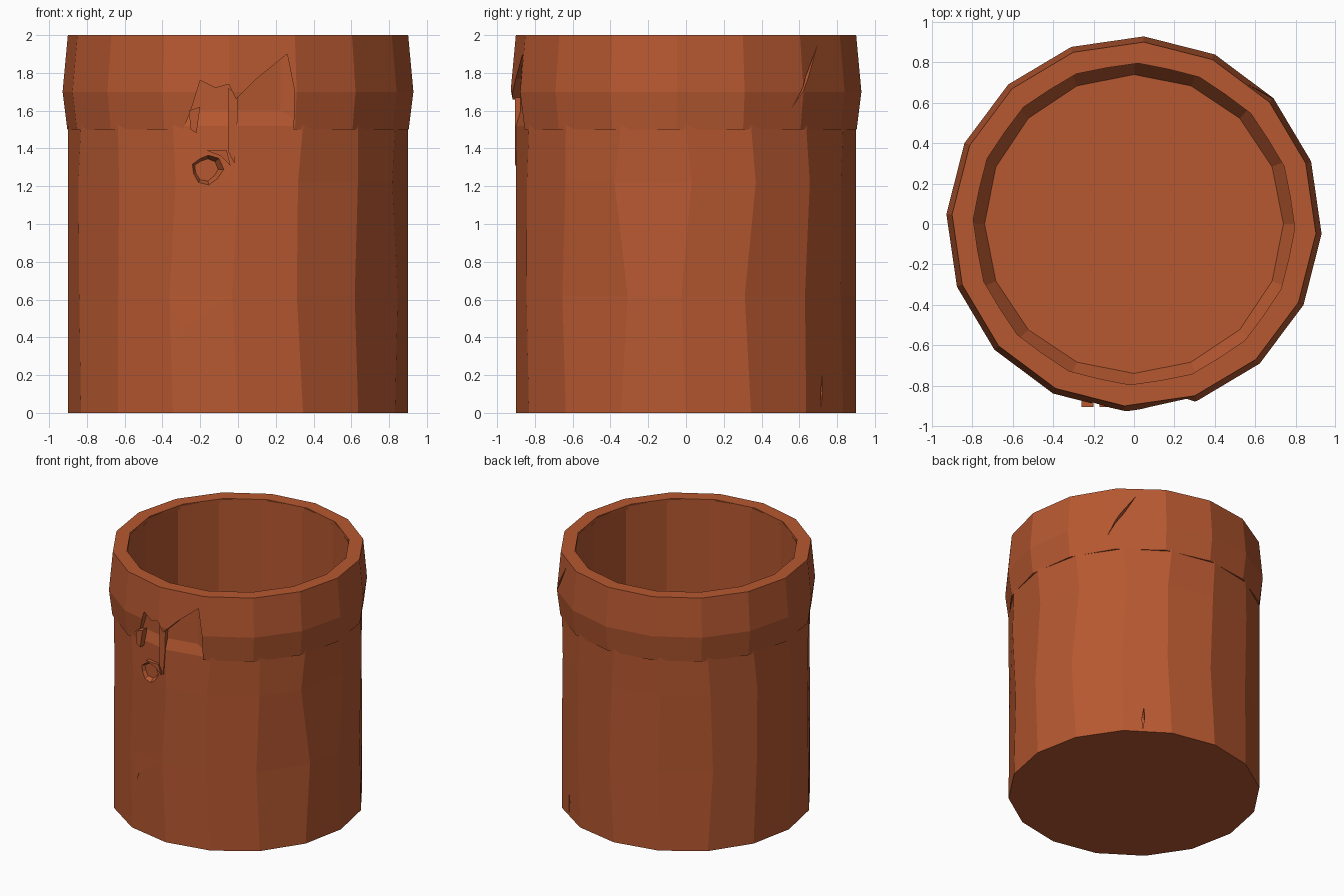
import bpy, bmesh, math, random
from mathutils import Vector

if "Cube" in bpy.data.objects:
    bpy.data.objects.remove(bpy.data.objects["Cube"])
random.seed(4)

clay = bpy.data.materials.new("terracotta")
clay.diffuse_color = (0.47, 0.098, 0.03, 1)
clay.use_nodes = True
clay.node_tree.nodes["Principled BSDF"].inputs["Base Color"].default_value = clay.diffuse_color
SIDES = 16


def make_object(name, bm):
    bmesh.ops.recalc_face_normals(bm, faces=bm.faces[:])
    mesh = bpy.data.meshes.new(name)
    bm.to_mesh(mesh)
    bm.free()
    mesh.materials.append(clay)
    ob = bpy.data.objects.new(name, mesh)
    bpy.context.collection.objects.link(ob)
    return ob


def lathe(name, profile, turn, closed=False, jitter=()):
    """Spin (radius, z) points; open profiles are capped at both ends."""
    bm = bmesh.new()
    rings = []
    for k, (r, z) in enumerate(profile):
        ring = []
        for i in range(SIDES):
            a = math.radians(turn) + 2 * math.pi * i / SIDES
            if k in jitter:
                a += random.uniform(-0.05, 0.05)
            ring.append(bm.verts.new((r * math.cos(a), r * math.sin(a), z)))
        rings.append(ring)
    pairs = list(zip(rings, rings[1:]))
    if closed:
        pairs.append((rings[-1], rings[0]))
    for a, b in pairs:
        for i in range(SIDES):
            j = (i + 1) % SIDES
            bm.faces.new((a[i], a[j], b[j], b[i]))
    if not closed:
        bm.faces.new(rings[0])
        bm.faces.new(rings[-1])
    return make_object(name, bm)


def prism(name, pts, angle, near, far, shrink=1.0):
    """Extrude a (sideways, z) outline inward along a radial direction."""
    out = Vector((math.cos(angle), math.sin(angle), 0))
    side = Vector((-math.sin(angle), math.cos(angle), 0))
    cx = sum(p[0] for p in pts) / len(pts)
    cz = sum(p[1] for p in pts) / len(pts)
    bm = bmesh.new()
    loops = []
    for d, s in ((near, 1), (far, shrink)):
        loops.append([bm.verts.new(out * d + side * (cx + (x - cx) * s)
                      + Vector((0, 0, cz + (z - cz) * s))) for x, z in pts])
    n = len(pts)
    for i in range(n):
        j = (i + 1) % n
        bm.faces.new((loops[0][i], loops[0][j], loops[1][j], loops[1][i]))
    bm.faces.new(loops[0])
    bm.faces.new(loops[1])
    return make_object(name, bm)


def cut(target, cutter):
    mod = target.modifiers.new("cut", 'BOOLEAN')
    mod.operation = 'DIFFERENCE'
    mod.solver = 'EXACT'
    mod.object = cutter
    bpy.context.view_layer.objects.active = target
    bpy.ops.object.modifier_apply(modifier=mod.name)
    bpy.data.objects.remove(cutter)


def crack(target, p, q, width, angle, depth=0.86):
    """Thin lens-shaped groove from p to q."""
    dx, dz = q[0] - p[0], q[1] - p[1]
    n = math.hypot(dx, dz)
    ox, oz = -dz / n * width / 2, dx / n * width / 2
    mx, mz = (p[0] + q[0]) / 2, (p[1] + q[1]) / 2
    pts = [p, (mx - ox, mz - oz), q, (mx + ox, mz + oz)]
    cut(target, prism("crack_cutter", pts, angle, 1.05, depth))


FRONT = -math.pi / 2

# pot wall with hollow inside and rounded floor
body = lathe("pot_body", [(0.9, 0), (0.9, 0.62), (0.9, 1.22), (0.9, 1.52),
                          (0.875, 1.6), (0.875, 1.995), (0.8, 1.995),
                          (0.8, 0.22), (0.74, 0.12)], 0, jitter=(1, 2))

# thick bulging collar round the rim
collar = lathe("rim_collar", [(0.905, 1.5), (0.93, 1.7), (0.902, 2.0),
                              (0.80, 2.0), (0.80, 1.97), (0.86, 1.95),
                              (0.86, 1.5)], -3, closed=True)

# broken notch in the front of the collar
cut(collar, prism("notch_cutter", [
    (-0.32, 1.4), (-0.29, 1.5), (-0.25, 1.6), (-0.2, 1.76), (-0.12, 1.72),
    (-0.05, 1.74), (-0.01, 1.66), (0.1, 1.77), (0.26, 1.9), (0.3, 1.7),
    (0.29, 1.4)], FRONT, 1.05, 0.83))

# cracks in the collar and lower wall
crack(collar, (-0.40, 2.03), (-0.43, 1.76), 0.012, FRONT)
crack(collar, (-0.43, 1.78), (-0.31, 1.46), 0.02, FRONT)
crack(collar, (-0.06, 1.62), (0.14, 1.94), 0.02, math.radians(42))
crack(body, (-0.36, 0.17), (-0.27, 0.46), 0.02, FRONT, 0.84)
crack(body, (0.0, 0.02), (0.01, 0.2), 0.018, math.radians(54), 0.84)

# jagged pit below the notch
pit = []
for i in range(9):
    a = 2 * math.pi * i / 9
    r = random.uniform(0.075, 0.11)
    pit.append((-0.17 + r * math.cos(a), 1.29 + r * math.sin(a)))
cut(body, prism("pit_cutter", pit, FRONT, 0.91, 0.83, 0.6))

# splinters hanging from the broken edge
for i, pts in enumerate([
        [(-0.05, 1.72), (0.0, 1.68), (-0.005, 1.5), (-0.02, 1.32), (-0.05, 1.38)],
        [(-0.26, 1.6), (-0.2, 1.62), (-0.22, 1.48), (-0.25, 1.5)],
        [(-0.17, 1.39), (-0.06, 1.39), (-0.04, 1.31), (-0.09, 1.36)]]):
    prism("splinter_%d" % (i + 1), pts, FRONT, 0.905, 0.85)
